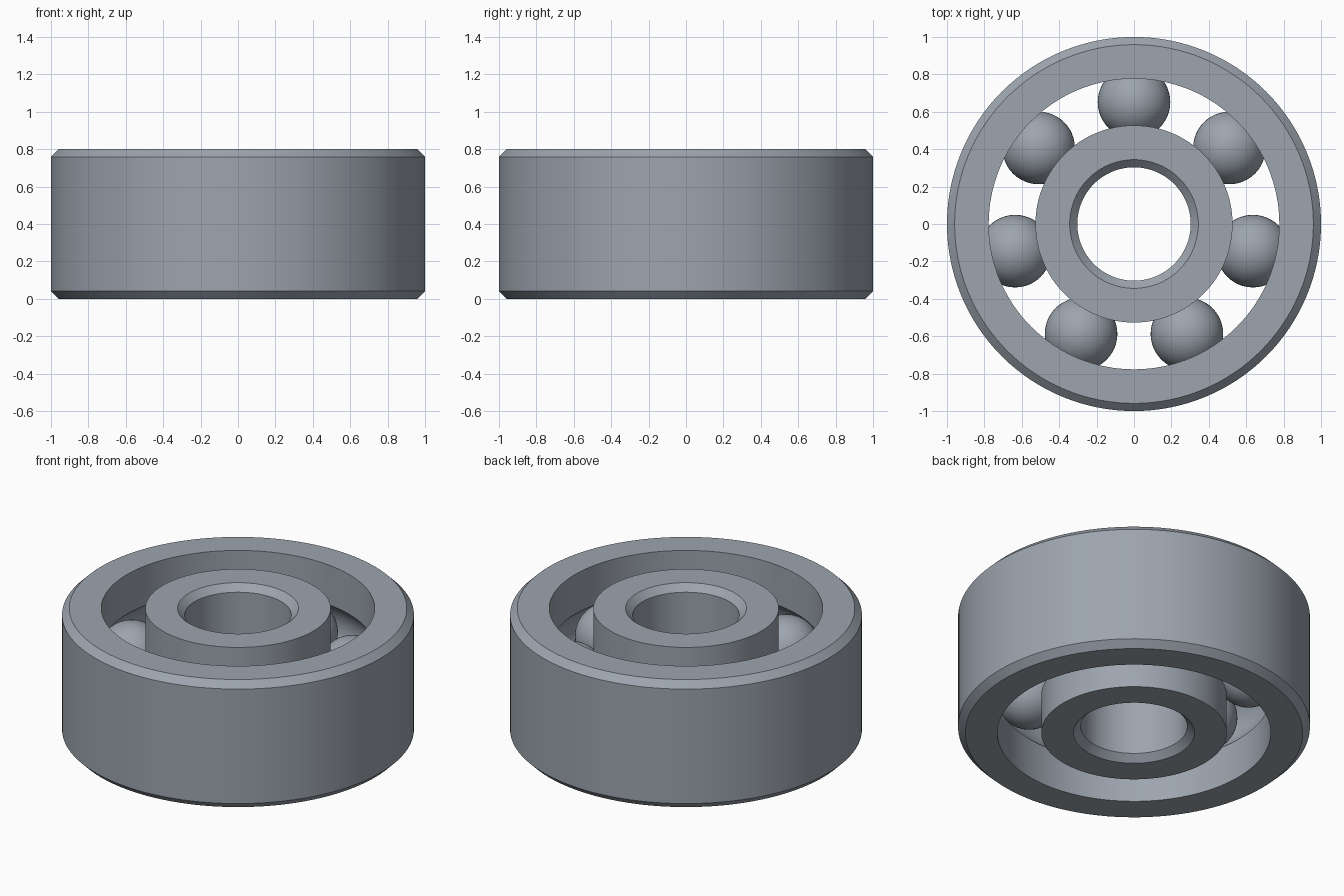
import bpy, bmesh, math
from mathutils import Vector, Matrix

if "Cube" in bpy.data.objects:
    bpy.data.objects.remove(bpy.data.objects["Cube"])

HEIGHT = 0.8
MID = HEIGHT / 2
OUTER_R, BORE_R = 1.0, 0.303
OUTER_WALL, INNER_WALL = 0.777, 0.527
PITCH_R = (OUTER_WALL + INNER_WALL) / 2
BALL_R, GROOVE_R = 0.194, 0.196
BEVEL = 0.041
BALLS = 7
SEGMENTS = 128

steel = bpy.data.materials.new("steel grey")
steel.use_nodes = True
colour = (0.335, 0.375, 0.425, 1)
steel.diffuse_color = colour
steel.node_tree.nodes["Principled BSDF"].inputs["Base Color"].default_value = colour


def finish(name, bm):
    """Turn a bmesh into a smooth steel object with sharp edges kept."""
    bmesh.ops.recalc_face_normals(bm, faces=bm.faces)
    mesh = bpy.data.meshes.new(name)
    bm.to_mesh(mesh)
    bm.free()
    mesh.materials.append(steel)
    obj = bpy.data.objects.new(name, mesh)
    bpy.context.collection.objects.link(obj)
    bpy.ops.object.select_all(action="DESELECT")
    obj.select_set(True)
    bpy.context.view_layer.objects.active = obj
    bpy.ops.object.shade_smooth_by_angle(angle=math.radians(30))
    return obj


def lathe(name, profile):
    """Spin a closed (radius, z) profile around the z axis."""
    bm = bmesh.new()
    verts = [bm.verts.new((r, 0, z)) for r, z in profile]
    edges = [bm.edges.new((v, verts[i - 1])) for i, v in enumerate(verts)]
    bmesh.ops.spin(bm, geom=verts + edges, axis=(0, 0, 1), cent=(0, 0, 0),
                   angle=math.tau, steps=SEGMENTS, use_merge=True)
    bmesh.ops.remove_doubles(bm, verts=bm.verts, dist=0.0001)
    return finish(name, bm)


def groove(wall, side, steps=16):
    """Ball track arc cut into a ring wall, from bottom to top."""
    half = math.acos(abs(wall - PITCH_R) / GROOVE_R)
    angles = [half * (2 * i / steps - 1) for i in range(steps + 1)]
    return [(PITCH_R + side * GROOVE_R * math.cos(a),
             MID + GROOVE_R * math.sin(a)) for a in angles]


# Outer ring: bevelled outside edges, ball track inside
lathe("outer_ring", [
    (OUTER_WALL, HEIGHT), (OUTER_R - BEVEL, HEIGHT), (OUTER_R, HEIGHT - BEVEL),
    (OUTER_R, BEVEL), (OUTER_R - BEVEL, 0), (OUTER_WALL, 0),
] + groove(OUTER_WALL, 1))

# Inner ring: bevelled bore edges, ball track outside
lathe("inner_ring", [
    (INNER_WALL, HEIGHT), (BORE_R + BEVEL, HEIGHT), (BORE_R, HEIGHT - BEVEL),
    (BORE_R, BEVEL), (BORE_R + BEVEL, 0), (INNER_WALL, 0),
] + groove(INNER_WALL, -1))

# Balls evenly spaced between the rings
for i in range(BALLS):
    angle = math.pi / 2 + math.tau * i / BALLS
    centre = Vector((PITCH_R * math.cos(angle), PITCH_R * math.sin(angle), MID))
    bm = bmesh.new()
    bmesh.ops.create_uvsphere(bm, u_segments=48, v_segments=24, radius=BALL_R,
                              matrix=Matrix.Translation(centre))
    finish(f"ball_{i + 1}", bm)
